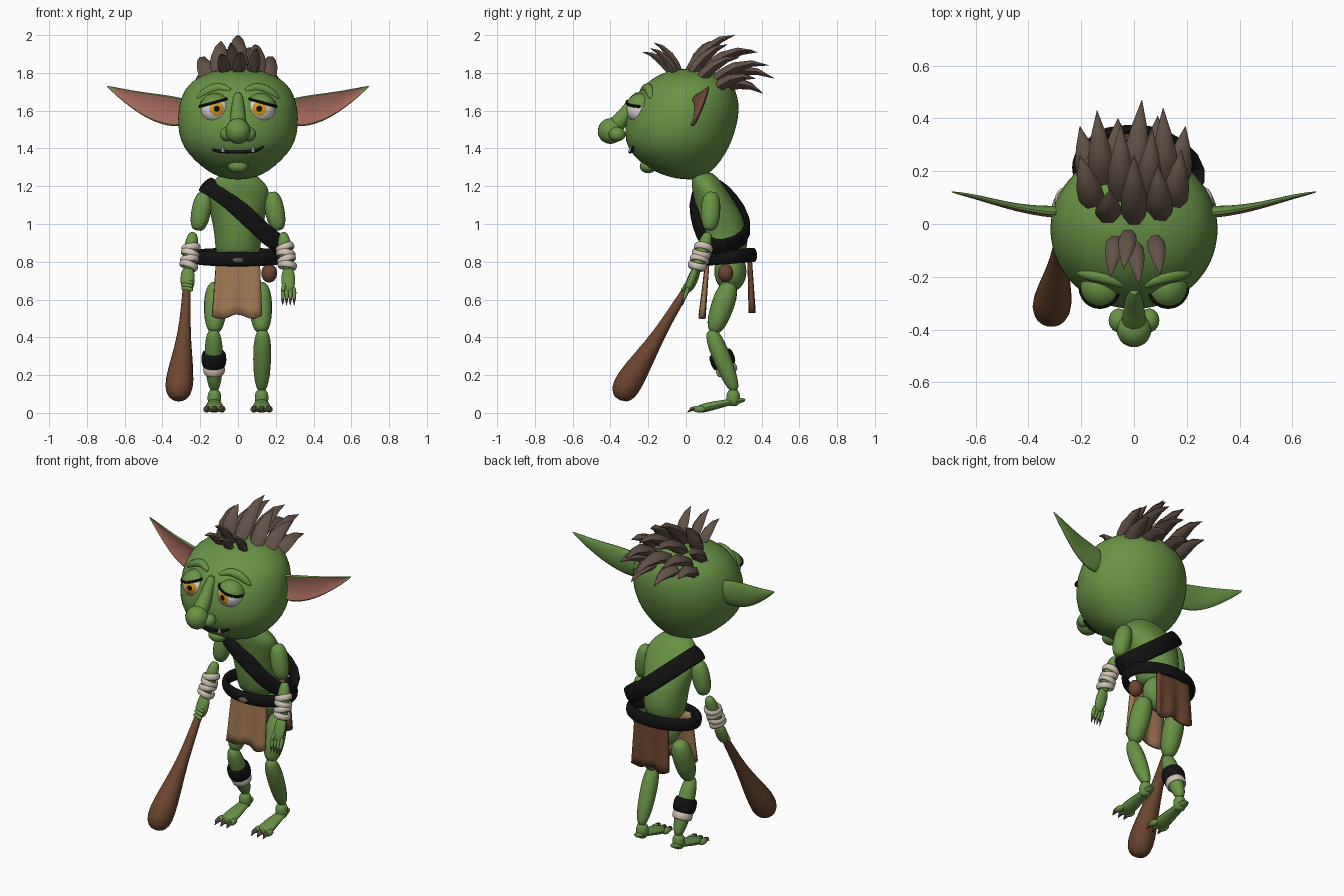
import bpy, bmesh
from math import sin, cos, pi, radians, sqrt
from mathutils import Vector as V, Matrix

if "Cube" in bpy.data.objects:
    bpy.data.objects.remove(bpy.data.objects["Cube"])


def material(name, r, g, b):
    m = bpy.data.materials.new(name)
    m.use_nodes = True
    m.diffuse_color = (r, g, b, 1)
    m.node_tree.nodes["Principled BSDF"].inputs["Base Color"].default_value = (r, g, b, 1)
    return m


GREEN = material("green skin", .14, .29, .06)
HAIR = material("grey brown hair", .125, .085, .065)
WOOD = material("dark brown wood", .15, .06, .028)
TAN = material("tan hide", .34, .18, .08)
WRAP = material("bandage", .62, .54, .45)
BLACK = material("black leather", .006, .006, .006)
PINK = material("inner ear pink", .36, .14, .10)
AMBER = material("amber iris", .72, .32, .02)
WHITE = material("eye white", .75, .73, .70)


# ---- helpers ----
def finish(name, bm, mats, sub=0):
    bmesh.ops.recalc_face_normals(bm, faces=bm.faces[:])
    me = bpy.data.meshes.new(name)
    bm.to_mesh(me)
    bm.free()
    ob = bpy.data.objects.new(name, me)
    bpy.context.collection.objects.link(ob)
    for m in mats if isinstance(mats, (list, tuple)) else [mats]:
        me.materials.append(m)
    if sub:
        ob.modifiers.new("smooth", "SUBSURF").levels = sub
        ob.modifiers["smooth"].render_levels = sub
    return ob


def loft(name, rings, mat, sub=1, closed=False, rule=None):
    bm = bmesh.new()
    rows = [[bm.verts.new(p) for p in r] for r in rings]
    n = len(rows[0])
    for i in range(len(rows) if closed else len(rows) - 1):
        a, b = rows[i], rows[(i + 1) % len(rows)]
        for k in range(n):
            f = bm.faces.new((a[k], a[(k + 1) % n], b[(k + 1) % n], b[k]))
            if rule:
                f.material_index = rule(i, k)
    if not closed:
        bm.faces.new(rows[0])
        bm.faces.new(rows[-1])
    return finish(name, bm, mat, sub)


def tube(name, pts, radii, mat, n=10, ref=(1, 0, 0), flat=1, sub=1):
    pts = [V(p) for p in pts]
    rings = []
    for i, p in enumerate(pts):
        t = (pts[min(i + 1, len(pts) - 1)] - pts[max(i - 1, 0)]).normalized()
        u = (V(ref) - t * t.dot(V(ref))).normalized()
        w = t.cross(u) * flat
        rings.append([p + (u * cos(2 * pi * k / n) + w * sin(2 * pi * k / n)) * radii[i]
                      for k in range(n)])
    return loft(name, rings, mat, sub)


def limb(name, a, b, ra, rb, mat=GREEN, flat=1):
    a, b = V(a), V(b)
    shape = ((0, .4), (.06, .75), (.25, 1.03), (.5, 1.08), (.75, 1.03), (.94, .75), (1, .4))
    return tube(name, [a.lerp(b, t) for t, _ in shape],
                [(ra + (rb - ra) * t) * f for t, f in shape], mat, flat=flat)


def ball(name, c, r, mat):
    bm = bmesh.new()
    r = V(r) if isinstance(r, tuple) else V((r, r, r))
    bmesh.ops.create_uvsphere(bm, u_segments=20, v_segments=14, radius=1,
                              matrix=Matrix.Translation(c) @ Matrix.Diagonal((*r, 1)))
    return finish(name, bm, mat)


def body(name, rows, mat, n=28):
    rings = [[(w * cos(2 * pi * k / n), (f + b) / 2 + (b - f) / 2 * sin(2 * pi * k / n), z)
              for k in range(n)] for z, w, f, b in rows]
    return loft(name, rings, mat)


def band(name, pts, centre, width, thick, mat, n=10):
    pts = [V(p) for p in pts]
    rings = []
    for i, p in enumerate(pts):
        t = (pts[(i + 1) % len(pts)] - pts[i - 1]).normalized()
        out = p - V(centre)
        out = (out - t * t.dot(out)).normalized()
        side = t.cross(out)
        rings.append([p + side * width * cos(2 * pi * k / n) + out * thick * sin(2 * pi * k / n)
                      for k in range(n)])
    return loft(name, rings, mat, closed=True)


def hoop(name, c, axis, radius, width, thick, mat):
    q = V(axis).to_track_quat('Z', 'Y')
    pts = [V(c) + q @ V((radius * cos(k * pi / 8), radius * sin(k * pi / 8), 0)) for k in range(16)]
    return band(name, pts, c, width, thick, mat, 8)


# ---- head ----
HEAD = [(1.235, .05, -.03, .07), (1.26, .13, -.13, .11), (1.30, .19, -.21, .16),
        (1.37, .265, -.29, .21), (1.44, .308, -.325, .245), (1.52, .32, -.325, .27),
        (1.60, .32, -.31, .285), (1.68, .30, -.27, .275), (1.74, .265, -.22, .25),
        (1.79, .195, -.15, .195), (1.825, .08, -.05, .10)]
body("head", HEAD, GREEN)


def face_y(x, z):
    for a, b in zip(HEAD, HEAD[1:]):
        if a[0] <= z <= b[0]:
            t = (z - a[0]) / (b[0] - a[0])
            w, f, k = (a[j] + (b[j] - a[j]) * t for j in (1, 2, 3))
            return (f + k) / 2 - (k - f) / 2 * sqrt(max(0, 1 - (x / w) ** 2))


tube("nose_bridge", [(0, -.24, 1.70), (0, -.29, 1.63), (0, -.33, 1.56), (0, -.40, 1.50)],
     [.025, .035, .045, .055], GREEN)
ball("nose_tip", (0, -.40, 1.492), (.066, .067, .068), GREEN)
ball("chin", (0, -.20, 1.305), (.055, .045, .036), GREEN)
lip = [(x / 50, 1.382 + .03 * (x / 7) ** 4 * (1 if x > 0 else .4)) for x in range(-7, 8)]
tube("mouth", [(x, face_y(x, z) - .002, z) for x, z in lip], [.004] + [.009] * 13 + [.004],
     BLACK, 8, (0, 0, 1))

EAR = [(.27, 1.60, .07, .045, .03), (.31, 1.592, .085, .045, .032), (.37, 1.60, .09, .052, .026),
       (.45, 1.617, .082, .065, .02), (.53, 1.645, .063, .085, .016), (.61, 1.683, .037, .105, .012),
       (.66, 1.71, .018, .115, .008), (.695, 1.73, .002, .122, .002)]
EAR_SECTION = ((0, 1), (-.55, .82), (-.1, .66), (.25, 0), (-.1, -.66), (-.55, -.82), (0, -1),
               (.7, -.6), (1, 0), (.7, .6))

for s, side in ((1, "left"), (-1, "right")):
    ball(side + "_nostril", (s * .058, -.365, 1.475), (.038, .045, .038), GREEN)
    tube(side + "_tooth", [(s * .08, face_y(.08, 1.39) - .008, z) for z in (1.38, 1.415)],
         [.011, .002], WHITE, 6, sub=0)
    loft(side + "_ear", [[(s * x, y + d * th - .12 * h * (1 - e) * .5, z + e * h)
                          for d, e in EAR_SECTION] for x, z, h, y, th in EAR], [GREEN, PINK],
         rule=lambda i, k: 1 if 1 <= k <= 4 and 0 < i < 6 else 0)
    # eyeball, coloured by angle from the gaze
    c = V((s * .12, -.238, 1.608))
    gaze = V((-s * .10, -1, .03)).normalized()
    bm = bmesh.new()
    bmesh.ops.create_uvsphere(bm, u_segments=24, v_segments=30, radius=.077,
                              matrix=Matrix.Translation(c) @ gaze.to_track_quat('Z', 'Y').to_matrix().to_4x4())
    for f in bm.faces:
        d = (f.calc_center_median() - c).normalized().dot(gaze)
        f.material_index = 2 if d > cos(radians(12)) else 1 if d > cos(radians(30)) else 0
    finish(side + "_eye", bm, [WHITE, AMBER, BLACK])
    # drooping lid with dark lash line
    up, cut, r = V((s * .28, 0, 1)).normalized(), .036, .085
    bm = bmesh.new()
    bmesh.ops.create_uvsphere(bm, u_segments=24, v_segments=16, radius=r, matrix=Matrix.Translation(c))
    bmesh.ops.bisect_plane(bm, geom=bm.verts[:] + bm.edges[:] + bm.faces[:], plane_co=c + up * cut,
                           plane_no=up, clear_inner=True)
    finish(side + "_eyelid", bm, GREEN)
    across = V((0, 1, 0)).cross(up)
    rim = sqrt(r * r - cut * cut)
    tube(side + "_lash", [c + up * cut + (across * cos(a * pi / 12) - V((0, 1, 0)) * sin(a * pi / 12)) * rim
                          for a in range(13)], [.009] * 13, BLACK, 6, (0, 0, 1))
    tube(side + "_brow", [(s * x, face_y(x, z) + .012, z) for x, z in
                          ((.03, 1.70), (.08, 1.725), (.13, 1.72), (.18, 1.695), (.22, 1.66))],
         [.012, .026, .03, .026, .01], GREEN, 8, (0, 0, 1))

# ---- hair ----
SPIKES = [((-.07, -.05, 1.79), (-.09, -.20, 1.90)), ((0, -.07, 1.79), (.02, -.23, 1.91)),
          ((.08, -.05, 1.79), (.10, -.19, 1.93)), ((-.02, -.03, 1.80), (-.04, -.17, 1.96)),
          ((-.10, .02, 1.78), (-.09, .13, 1.97)), ((0, .01, 1.80), (0, .26, 2.0)),
          ((.10, .02, 1.78), (.09, .22, 1.95)), ((-.15, .06, 1.75), (-.205, .26, 1.88)),
          ((-.05, .09, 1.79), (-.05, .38, 1.91)), ((.05, .08, 1.79), (.07, .36, 1.92)),
          ((.15, .06, 1.75), (.18, .28, 1.88)), ((-.12, .14, 1.75), (-.14, .43, 1.84)),
          ((0, .16, 1.77), (.03, .47, 1.77)), ((.12, .14, 1.75), (.11, .44, 1.84)),
          ((-.16, .15, 1.71), (-.205, .37, 1.77)), ((.16, .15, 1.71), (.195, .37, 1.77)),
          ((-.07, .20, 1.73), (-.06, .40, 1.70)), ((.08, .20, 1.73), (.09, .41, 1.69))]
for i, (a, b) in enumerate(SPIKES):
    a, b = V(a), V(b)
    lift = V((0, 0, (b - a).length * .14))
    r = .034 if i < 4 else .05
    tube("hair_spike", [a.lerp(b, t) + lift * 4 * t * (1 - t) for t in (0, .18, .4, .7, 1)],
         [r * .7, r, r * .95, r * .55, .001], HAIR, 6, flat=.7, sub=0)

# ---- torso, sash and belt ----
body("torso", [(.80, .11, .11, .30), (.87, .12, .08, .325), (.95, .125, .065, .33),
               (1.05, .145, .055, .30), (1.13, .168, .045, .25), (1.19, .165, .03, .21),
               (1.23, .13, .03, .18), (1.28, .075, .03, .14)], GREEN)
ball("hips", (0, .235, .75), (.115, .085, .11), GREEN)
band("sash", [(-.18, .10, 1.215), (-.10, .035, 1.17), (.02, .04, 1.07), (.14, .07, .95),
              (.23, .12, .885), (.255, .20, .87), (.18, .32, .92), (.05, .335, 1.02),
              (-.08, .265, 1.13), (-.17, .18, 1.21)], (0, .18, 1.03), .052, .018, BLACK)
band("belt", [(.22 * cos(k * pi / 10), .215 + .145 * sin(k * pi / 10), .825 + .012 * sin(k * pi / 10))
              for k in range(20)], (0, .215, .825), .04, .02, BLACK)
ball("belt_knot", (0, .05, .808), (.032, .018, .016), HAIR)
ball("pouch", (.165, .21, .74), (.042, .04, .05), WOOD)


def flap(name, z0, z1, y0, y1, w0, w1, shift, mat):
    bm = bmesh.new()
    grid = []
    for j in range(7):
        t = j / 6
        grid.append([bm.verts.new((x * (w0 + (w1 - w0) * t) + shift * t,
                                   y0 + (y1 - y0) * t + .008 * t * sin(x * 7),
                                   z0 + (z1 - z0) * t + t * .012 * cos(x * 5)))
                     for x in (i / 6 - 1 for i in range(13))])
    for a, b in zip(grid, grid[1:]):
        for i in range(12):
            bm.faces.new((a[i], a[i + 1], b[i + 1], b[i]))
    m = finish(name, bm, mat).modifiers.new("thickness", "SOLIDIFY")
    m.thickness, m.offset = .022, 0


flap("front_loincloth", .82, .51, .115, .085, .115, .13, -.005, TAN)
flap("back_loincloth", .86, .54, .335, .35, .11, .125, 0, WOOD)

# ---- arms and legs ----
for s, side in ((1, "left"), (-1, "right")):
    limb(side + "_upper_arm", (s * .175, .135, 1.17), (s * .215, .125, .965), .053, .05)
    top, low = V((s * .238, .12, .955)), V((s * .265, .05, .75))
    limb(side + "_forearm", top, low, .037, .034)
    for k in range(4):
        tilt = V((.25 * (-1) ** k, .1, 0))
        hoop(side + "_wrist_wrap", top.lerp(low, .4 + .15 * k), (low - top).normalized() + tilt,
             .042, .02, .012, WRAP)
    limb(side + "_thigh", (s * .115, .235, .69), (s * .125, .145, .425), .065, .055)
    knee, ankle = V((s * .13, .13, .44)), V((s * .125, .26, .115))
    limb(side + "_shin", knee, ankle, .052, .042)
    limb(side + "_ankle", (s * .125, .25, .125), (s * .125, .25, .035), .036, .036)
    tube(side + "_foot", [(s * .125, y, z) for y, z in
                          ((.315, .07), (.29, .065), (.22, .055), (.14, .037), (.08, .022), (.06, .02))],
         [.015, .032, .036, .05, .052, .03], GREEN, flat=.5)
    for k in (-1, 0, 1):
        x = s * .125 + k * .04
        ball(side + "_toe", (x, .07, .02), (.019, .035, .018), GREEN)
        tube(side + "_toe_claw", [(x, .05, .024), (x, .03, .02), (x, .008, .003)],
             [.014, .013, .001], HAIR, 6, sub=0)
    if s < 0:
        axis = ankle - knee
        hoop("shin_band", knee.lerp(ankle, .48), axis, .055, .045, .014, BLACK)
        hoop("shin_bandage", knee.lerp(ankle, .65), axis, .05, .026, .01, WRAP)

# ---- hands ----
limb("left_palm", (.265, .055, .77), (.267, .005, .64), .036, .036, flat=.6)
for k in range(4):
    x = .237 + k * .02
    limb("left_finger", (x, .012, .665), (x + .001, -.012, .598), .012, .01)
    tube("left_finger_claw", [(x, -.01, .605), (x, -.018, .568)], [.009, .001], HAIR, 6, sub=0)
limb("left_thumb", (.25, .03, .70), (.238, -.015, .645), .014, .011)
limb("right_palm", (-.265, .06, .77), (-.268, .01, .645), .038, .037, flat=.75)
for k in range(4):
    limb("right_finger", (-.30, .03 - k * .011, .715 - k * .018),
         (-.238, .015 - k * .011, .705 - k * .018), .013, .012)

# ---- club ----
tube("club", [(-.27, .05, .73), (-.275, -.05, .57), (-.285, -.14, .42), (-.297, -.225, .285),
              (-.31, -.30, .17), (-.315, -.335, .105), (-.315, -.35, .065)],
     [.02, .027, .036, .062, .083, .076, .035], WOOD, 9)

# smooth shading with sharp creases kept
bpy.ops.object.select_all(action='DESELECT')
for ob in bpy.context.scene.objects:
    if ob.type == 'MESH':
        ob.select_set(True)
        bpy.context.view_layer.objects.active = ob
bpy.ops.object.shade_smooth_by_angle(angle=radians(50))
